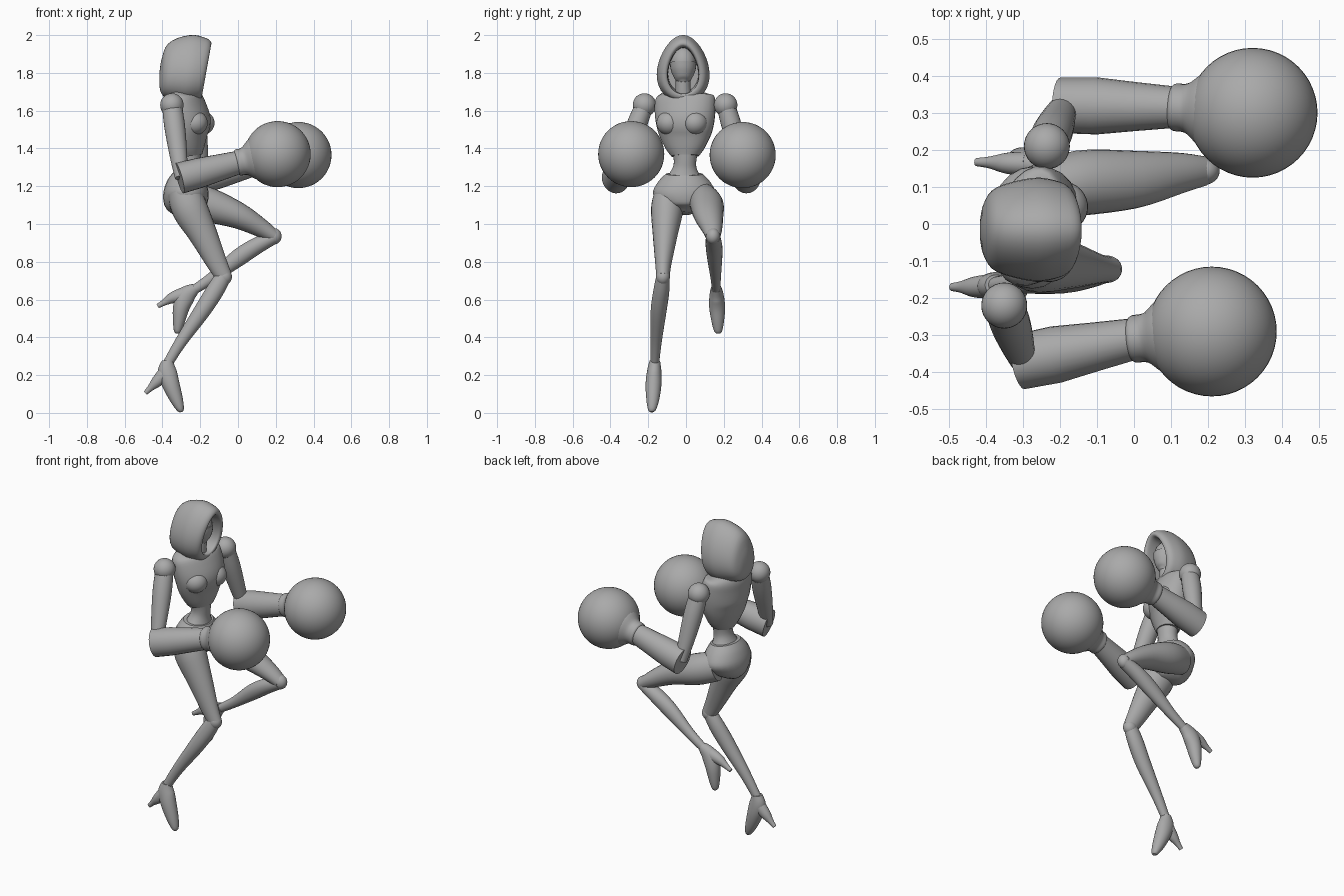
import bpy, bmesh, math
from mathutils import Vector, Matrix

cube = bpy.data.objects.get("Cube")
if cube:
    bpy.data.objects.remove(cube, do_unlink=True)

GREY = bpy.data.materials.new("plain grey")
GREY.use_nodes = True
COLOUR = (0.4, 0.4, 0.4, 1)
GREY.diffuse_color = COLOUR
GREY.node_tree.nodes["Principled BSDF"].inputs["Base Color"].default_value = COLOUR


def finish(name, bm, angle=40):
    bmesh.ops.recalc_face_normals(bm, faces=bm.faces)
    mesh = bpy.data.meshes.new(name)
    bm.to_mesh(mesh)
    bm.free()
    mesh.materials.append(GREY)
    ob = bpy.data.objects.new(name, mesh)
    bpy.context.collection.objects.link(ob)
    bpy.ops.object.select_all(action="DESELECT")
    ob.select_set(True)
    bpy.context.view_layer.objects.active = ob
    bpy.ops.object.shade_smooth_by_angle(angle=math.radians(angle))
    return ob


def skin(bm, loops, cap_start=True, cap_end=True):
    rows = [[bm.verts.new(p) for p in loop] for loop in loops]
    n = len(rows[0])
    for a, b in zip(rows, rows[1:]):
        for i in range(n):
            j = (i + 1) % n
            bm.faces.new((a[i], a[j], b[j], b[i]))
    if cap_start:
        bm.faces.new(rows[0])
    if cap_end:
        bm.faces.new(rows[-1])


def resample(points, steps=4):
    """Smooth curve through rows of numbers."""
    pts = [points[0]] + list(points) + [points[-1]]
    out = []
    for a, b, c, d in zip(pts, pts[1:], pts[2:], pts[3:]):
        for s in range(steps):
            t = s / steps
            out.append([0.5 * (2 * q + (r - p) * t + (2 * p - 5 * q + 4 * r - u) * t * t
                               + (3 * q - p - 3 * r + u) * t ** 3)
                        for p, q, r, u in zip(a, b, c, d)])
    out.append(list(points[-1]))
    return out


def tube(name, points, yaw=0, smooth=True, n=24, angle=40):
    """Rows are x, y, z, half width sideways, half width front to back."""
    rows = resample(points) if smooth else points
    centres = [Vector(r[:3]) for r in rows]
    across = Matrix.Rotation(math.radians(yaw), 3, "Z") @ Vector((0, 1, 0))
    loops = []
    for i, row in enumerate(rows):
        t = (centres[min(i + 1, len(rows) - 1)] - centres[max(i - 1, 0)]).normalized()
        side = (across - t * across.dot(t)).normalized()
        front = t.cross(side)
        loops.append([centres[i] + side * row[3] * math.cos(k * math.tau / n)
                      + front * row[4] * math.sin(k * math.tau / n) for k in range(n)])
    bm = bmesh.new()
    skin(bm, loops)
    return finish(name, bm, angle)


def ball(name, centre, radii, yaw=0, segs=32):
    bm = bmesh.new()
    m = (Matrix.Translation(centre) @ Matrix.Rotation(math.radians(yaw), 4, "Z")
         @ Matrix.Diagonal((*radii, 1)))
    bmesh.ops.create_uvsphere(bm, u_segments=segs, v_segments=segs // 2, radius=1, matrix=m)
    return finish(name, bm)


TURN = -15  # the shoulders twist with the left one leading

# Torso, waist and briefs
tube("chest", [(-.25, -.005, 1.36, .075, .06), (-.255, -.005, 1.40, .105, .075),
               (-.26, -.005, 1.47, .14, .095), (-.26, -.005, 1.54, .158, .113),
               (-.275, -.005, 1.62, .165, .102), (-.29, -.005, 1.675, .155, .085),
               (-.29, -.005, 1.70, .10, .05)], TURN)
for label, y in (("left", .07), ("right", -.07)):
    spot = Matrix.Rotation(math.radians(TURN), 3, "Z") @ Vector((.06, y, 0))
    ball(label + "_bust", spot + Vector((-.27, -.005, 1.535)), (.07, .068, .065), TURN)
tube("waist", [(-.25, -.005, 1.40, .075, .058), (-.25, -.005, 1.34, .06, .053),
               (-.255, -.007, 1.29, .066, .056), (-.265, -.01, 1.22, .11, .08)])
tube("briefs", [(-.265, -.01, 1.265, .098, .078), (-.27, -.01, 1.22, .14, .105),
                (-.275, -.01, 1.16, .165, .12), (-.28, -.01, 1.10, .12, .11),
                (-.275, -.01, 1.055, .04, .06)])
tube("neck", [(-.27, -.01, 1.66, .055, .055), (-.255, -.015, 1.71, .04, .042),
              (-.25, -.015, 1.80, .04, .042)])

# Head with a mask over its lower half
ball("head", (-.255, -.015, 1.85), (.075, .068, .09))
tube("face_mask", [(-.225, -.015, 1.745, .018, .02), (-.235, -.015, 1.765, .042, .045),
                   (-.245, -.015, 1.81, .064, .068), (-.25, -.015, 1.855, .071, .076)])

# Hood: upright egg-shaped rings from the back to the rim, folding inside
hood_rings = [(-.416, 1.80, 1.73, .02), (-.405, 1.87, 1.69, .07), (-.37, 1.955, 1.665, .112),
              (-.27, 2.0, 1.645, .137), (-.20, 1.985, 1.65, .128), (-.170, 1.965, 1.66, .11),
              (-.168, 1.945, 1.685, .086), (-.20, 1.935, 1.69, .08), (-.29, 1.93, 1.70, .078)]
loops = []
for x, top, low, half in resample(hood_rings):
    lean = .18 * max(0, min(1, (x + .32) / .12))
    loop = []
    for k in range(36):
        a = k * math.tau / 36
        z = (top + low) / 2 + (top - low) / 2 * math.cos(a)
        y = half * math.sin(a) * (1 - .2 * math.cos(a))
        loop.append((x + lean * (z - 1.82), y - .015, z))
    loops.append(loop)
bm = bmesh.new()
skin(bm, loops)
finish("hood", bm, 50)


# Arms: shoulder ball, upper arm, hollow forearm sleeve, cuff and round glove
def arm(label, shoulder, elbow, wrist, glove):
    s, e, w, g = map(Vector, (shoulder, elbow, wrist, glove))
    ball(label + "_shoulder", s, (.062,) * 3)
    tube(label + "_upper_arm", [(*s, .048, .052), (*s.lerp(e, .3), .053, .055),
                                (*s.lerp(e, .7), .042, .046), (*e, .032, .034)])
    back = e - (w - e).normalized() * .01
    inner = e.lerp(w, .2)
    tube(label + "_forearm", [(*inner, .04, .045), (*back, .066, .07), (*back, .075, .083),
                              (*e.lerp(w, .3), .077, .08), (*e.lerp(w, .65), .066, .071),
                              (*w, .056, .062)], smooth=False)
    d = (g - w).normalized()
    tube(label + "_cuff", [(*(w - d * .01), .056, .06), (*w, .064, .07),
                           (*(w + d * .035), .068, .074), (*(w + d * .075), .10, .105),
                           (*(w + d * .12), .12, .12)])
    ball(label + "_glove", g, (.175,) * 3, segs=48)


arm("right", (-.35, -.22, 1.63), (-.30, -.37, 1.245), (.00, -.31, 1.325), (.21, -.29, 1.37))
arm("left", (-.235, .21, 1.63), (-.19, .32, 1.245), (.11, .315, 1.325), (.32, .30, 1.365))


# Legs: tapered thigh, knee ball, calf, and a high-heeled boot
def leg(label, thigh, shin, foot, heel):
    tube(label + "_thigh", thigh)
    ball(label + "_knee", thigh[-1][:3], (.041, .037, .043))
    tube(label + "_shin", shin)
    tube(label + "_boot", foot)
    tube(label + "_heel", heel)


leg("right",
    [(-.29, -.095, 1.18, .07, .085), (-.255, -.10, 1.08, .085, .095), (-.187, -.11, .95, .067, .076),
     (-.11, -.12, .79, .043, .054), (-.073, -.122, .72, .035, .043)],
    [(-.073, -.122, .73, .034, .04), (-.12, -.13, .65, .042, .047), (-.19, -.145, .54, .042, .044),
     (-.30, -.158, .38, .03, .032), (-.37, -.165, .265, .023, .026)],
    [(-.372, -.165, .275, .028, .03), (-.375, -.168, .22, .038, .05), (-.355, -.172, .15, .042, .046),
     (-.325, -.176, .07, .034, .034), (-.305, -.18, .02, .022, .02), (-.30, -.18, .005, .01, .008)],
    [(-.385, -.168, .21, .034, .04), (-.43, -.17, .165, .028, .03), (-.465, -.17, .13, .016, .017),
     (-.49, -.17, .105, .011, .012)])
leg("left",
    [(-.27, .085, 1.14, .07, .085), (-.15, .11, 1.10, .088, .09), (0, .12, 1.045, .078, .07),
     (.12, .137, .98, .056, .05), (.19, .143, .935, .04, .036)],
    [(.19, .143, .93, .038, .036), (.10, .148, .885, .044, .044), (0, .152, .82, .04, .046),
     (-.13, .157, .72, .028, .031), (-.235, .16, .65, .022, .025)],
    [(-.225, .16, .66, .028, .028), (-.275, .162, .62, .038, .05), (-.30, .165, .56, .042, .044),
     (-.312, .168, .49, .034, .033), (-.32, .17, .435, .022, .02), (-.322, .17, .42, .01, .008)],
    [(-.29, .162, .625, .034, .04), (-.345, .164, .61, .028, .03), (-.39, .166, .585, .016, .017),
     (-.425, .167, .565, .011, .012)])
